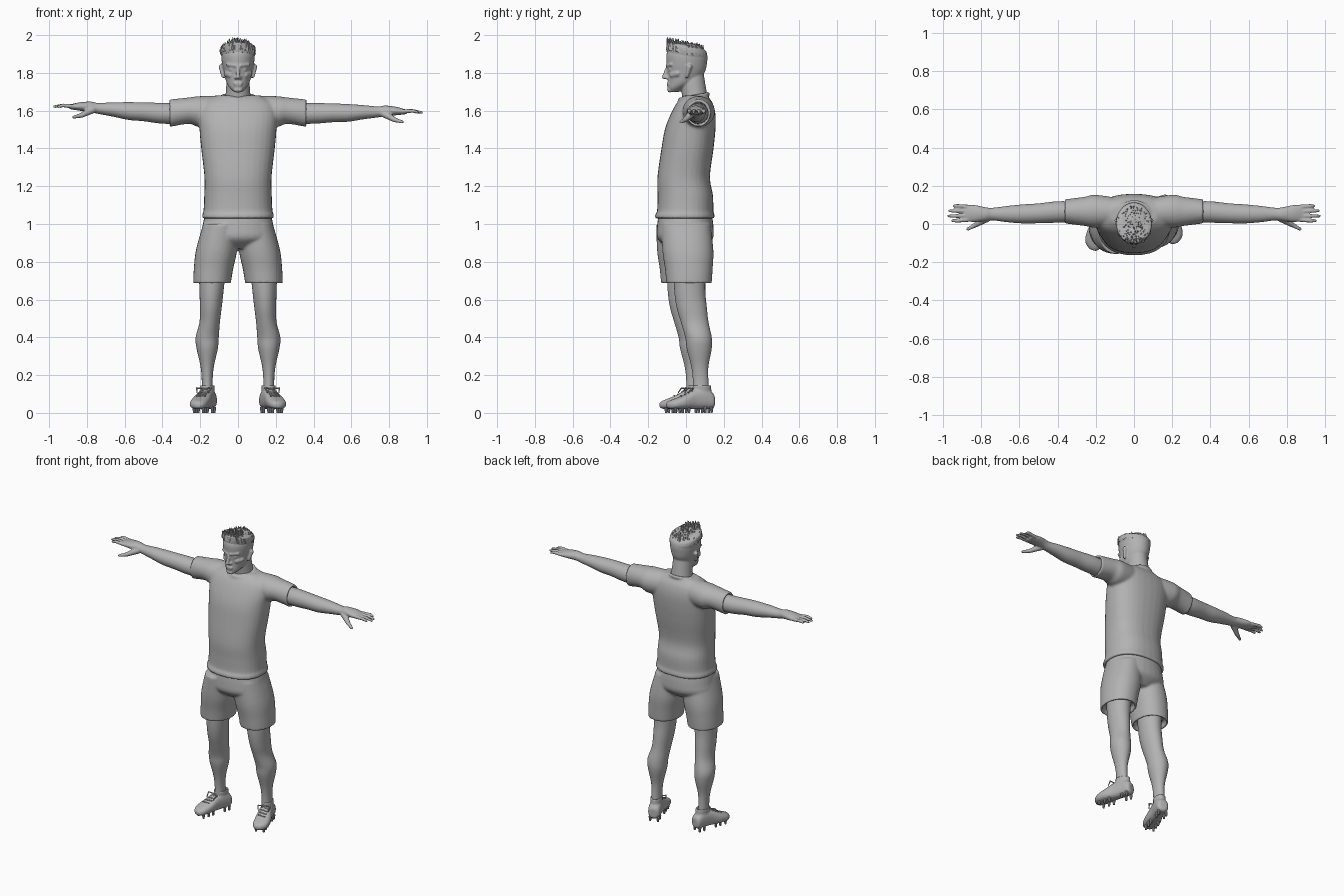
import bpy, bmesh, math, random
from mathutils import Vector, Matrix

cube = bpy.data.objects.get("Cube")
if cube:
    bpy.data.objects.remove(cube, do_unlink=True)
random.seed(4)

grey = bpy.data.materials.new("plain grey")
grey.use_nodes = True
colour = (0.45, 0.45, 0.45, 1)
grey.diffuse_color = colour
for node in grey.node_tree.nodes:
    if node.type == 'BSDF_PRINCIPLED':
        node.inputs["Base Color"].default_value = colour
        node.inputs["Roughness"].default_value = 0.7

AXES = {'x': lambda a, u, v: (a, u, v),
        'y': lambda a, u, v: (u, a, v),
        'z': lambda a, u, v: (u, v, a)}


def smooth_keys(keys, steps=5):
    """Interpolate the key sections with a spline."""
    keys = [Vector(k) for k in keys]
    padded = [keys[0]] + keys + [keys[-1]]
    result = []
    for p, q, r, s in zip(padded, padded[1:], padded[2:], padded[3:]):
        for i in range(steps):
            t = i / steps
            result.append(q + (r - p) * (t / 2)
                          + (p * 2 - q * 5 + r * 4 - s) * (t * t / 2)
                          + (q * 3 - p - r * 3 + s) * (t ** 3 / 2))
    return result + [keys[-1]]


def tube(bm, axis, keys, tail=(), power=1.0, matrix=Matrix(), n=32):
    """Closed loft of sections (along, centre, centre, radius, radius)."""
    rings = []
    for a, cu, cv, ru, rv in smooth_keys(keys) + list(tail):
        ring = []
        for i in range(n):
            c, s = math.cos(math.tau * i / n), math.sin(math.tau * i / n)
            u = cu + ru * math.copysign(abs(c) ** power, c)
            v = cv + rv * math.copysign(abs(s) ** power, s)
            ring.append(bm.verts.new(matrix @ Vector(AXES[axis](a, u, v))))
        rings.append(ring)
    for low, high in zip(rings, rings[1:]):
        for i in range(n):
            j = (i + 1) % n
            bm.faces.new((low[i], low[j], high[j], high[i]))
    bm.faces.new(rings[0])
    bm.faces.new(rings[-1])


def beads(bm, a, b, ra, rb, count=8):
    """Row of overlapping balls that fuses into a rounded bar."""
    for i in range(count):
        t = i / max(count - 1, 1)
        bmesh.ops.create_icosphere(
            bm, subdivisions=2, radius=ra + (rb - ra) * t,
            matrix=Matrix.Translation(Vector(a).lerp(Vector(b), t)))


def finish(name, bm, voxel=None, matrix=Matrix(), relax=4, smooth=True):
    bm.transform(matrix)
    bmesh.ops.recalc_face_normals(bm, faces=bm.faces)
    for face in bm.faces:
        face.smooth = smooth
    mesh = bpy.data.meshes.new(name)
    bm.to_mesh(mesh)
    bm.free()
    mesh.materials.append(grey)
    obj = bpy.data.objects.new(name, mesh)
    bpy.context.collection.objects.link(obj)
    if voxel:
        fuse = obj.modifiers.new("fuse", 'REMESH')
        fuse.mode = 'VOXEL'
        fuse.voxel_size = voxel
        fuse.use_smooth_shade = smooth
        soften = obj.modifiers.new("soften", 'SMOOTH')
        soften.factor = 0.5
        soften.iterations = relax
    return obj


def flip(side, dy=0.0):
    return Matrix.Translation((0, dy, 0)) @ Matrix.Diagonal((side, 1, 1, 1))


SIDES = (("left", 1, 0.0), ("right", -1, -0.035))

# Shirt: trunk, sleeves and collar fused together
bm = bmesh.new()
tube(bm, 'z', [(1.03, 0, -.006, .19, .158), (1.05, 0, -.006, .19, .157),
               (1.07, 0, -.004, .183, .149), (1.15, 0, -.004, .179, .147),
               (1.25, 0, -.012, .178, .139), (1.4, 0, .008, .195, .138),
               (1.5, 0, .022, .204, .134), (1.58, 0, .037, .21, .119),
               (1.64, 0, .046, .19, .095), (1.68, 0, .05, .12, .062)], power=.85)
for name, side, dy in SIDES:
    tube(bm, 'x', [(.05, .06, 1.6, .07, .08), (.2, .067, 1.595, .086, .082),
                   (.26, .066, 1.6, .076, .07), (.365, .066, 1.586, .063, .073)],
         tail=[(.365, .066, 1.586, .052, .06), (.33, .066, 1.586, .05, .058)],
         matrix=flip(side))
for i in range(40):
    a = math.tau * i / 40
    y = math.sin(a) * .075
    beads(bm, (math.cos(a) * .078, .042 + y, 1.675 + y * .2), (0, 0, 0), .011, 0, 1)
finish("shirt", bm, .008)

# Shorts: hips and two open legs
bm = bmesh.new()
tube(bm, 'z', [(1.06, 0, -.004, .172, .14), (.98, 0, -.004, .19, .15),
               (.92, 0, -.004, .19, .145), (.87, 0, 0, .09, .09)], power=.9)
for name, side, dy in SIDES:
    tube(bm, 'z', [(1.0, .09, 0, .095, .13), (.86, .114, .01, .109, .135),
                   (.76, .13, .015, .104, .126), (.685, .138, .016, .1, .12)],
         tail=[(.685, .138, .016, .088, .108), (.72, .136, .016, .086, .106)],
         power=.92, matrix=flip(side, dy * .8))
finish("shorts", bm, .008)

# Legs, shoes, studs and laces
for name, side, dy in SIDES:
    place = flip(side, dy)
    bm = bmesh.new()
    tube(bm, 'z', [(.8, .135, .02, .075, .085), (.65, .14, .02, .064, .082),
                   (.56, .144, .03, .058, .08), (.48, .15, .046, .054, .073),
                   (.4, .163, .066, .061, .07), (.34, .163, .07, .056, .066),
                   (.25, .163, .073, .036, .046), (.18, .163, .077, .029, .041),
                   (.1, .163, .08, .03, .044)])
    finish(name + "_leg", bm, matrix=place)

    foot = place @ Matrix.Translation((.163, .08, 0)) @ Matrix.Rotation(math.radians(17), 4, 'Z')
    bm = bmesh.new()
    tube(bm, 'y', [(.072, 0, .062, .02, .028), (.06, 0, .065, .036, .042),
                   (.02, 0, .076, .04, .055), (-.04, .002, .072, .042, .052),
                   (-.1, .005, .057, .05, .037), (-.15, .004, .047, .047, .027),
                   (-.175, 0, .043, .034, .021), (-.19, -.004, .042, .015, .012)],
         power=.8)
    tube(bm, 'z', [(.07, 0, .008, .037, .053), (.12, 0, .006, .035, .05),
                   (.148, 0, .004, .037, .05)],
         tail=[(.148, 0, .004, .028, .04), (.13, 0, .004, .026, .038)])
    finish(name + "_shoe", bm, .006, foot, relax=3)

    bm = bmesh.new()
    for y in (.05, .015, -.075, -.11, -.15):
        for x in (-.024, .026):
            bmesh.ops.create_cone(bm, cap_ends=True, segments=10, radius1=.006, radius2=.01,
                                  depth=.03, matrix=Matrix.Translation((x, y, .015)))
    finish(name + "_studs", bm, matrix=foot, smooth=False)

    bm = bmesh.new()
    for i in range(4):
        y, z = -.045 - i * .02, .124 - i * .009
        beads(bm, (-.022, y, z - .006), (.022, y - .012, z - .008), .004, .004, 14)
    for x in (-.04, .04):
        beads(bm, (0, -.045, .127), (x, -.06, .132), .004, .004, 12)
        beads(bm, (x, -.06, .132), (x * .8, -.08, .108), .004, .003, 10)
    finish(name + "_laces", bm, matrix=foot)

# Arms with hands; the left one hangs a little lower
for name, side, dy in SIDES:
    bm = bmesh.new()
    tube(bm, 'x', [(.3, .065, 1.585, .053, .054), (.4, .063, 1.586, .056, .055),
                   (.5, .056, 1.594, .052, .05), (.58, .053, 1.598, .05, .047),
                   (.66, .052, 1.606, .043, .038), (.74, .052, 1.612, .033, .029),
                   (.78, .052, 1.62, .036, .028), (.84, .055, 1.622, .045, .022),
                   (.89, .056, 1.62, .04, .012)])
    for tip, y in zip((.95, .974, .98, .958), (.09, .067, .044, .022)):
        spread = .056 + (y - .056) * 1.15
        beads(bm, (.87, y, 1.622), (.925, spread, 1.628), .012, .0105, 10)
        beads(bm, (.925, spread, 1.628), (tip - .008, spread, 1.622), .0105, .008, 8)
    beads(bm, (.77, .03, 1.605), (.83, -.005, 1.575), .021, .014, 12)
    beads(bm, (.83, -.005, 1.575), (.87, -.027, 1.566), .013, .009, 8)
    if side > 0:
        for v in bm.verts:
            v.co.z -= .055 * max(0, v.co.x - .4)
    finish(name + "_arm", bm, .005, flip(side), relax=3)

# Head and neck with facial features
bm = bmesh.new()
tube(bm, 'z', [(1.62, 0, .055, .075, .07), (1.68, 0, .046, .066, .067),
               (1.75, 0, .035, .061, .066), (1.82, 0, .03, .055, .06)])
tube(bm, 'z', [(1.698, 0, -.065, .02, .026), (1.72, 0, -.05, .043, .047),
               (1.75, 0, -.02, .061, .076), (1.8, 0, .0, .074, .098),
               (1.85, 0, .004, .085, .107), (1.9, 0, .004, .088, .107),
               (1.94, 0, 0, .07, .08), (1.955, 0, 0, .03, .03)])
beads(bm, (0, -.1, 1.828), (0, -.116, 1.778), .008, .012)
beads(bm, (-.018, -.096, 1.745), (.018, -.096, 1.745), .007, .007)
beads(bm, (-.014, -.094, 1.734), (.014, -.094, 1.734), .007, .007)
beads(bm, (-.01, -.086, 1.71), (.01, -.086, 1.71), .014, .014)
for s in (-1, 1):
    beads(bm, (s * .012, -.1, 1.838), (s * .055, -.078, 1.844), .009, .009)
    beads(bm, (s * .012, -.102, 1.773), (s * .013, -.1, 1.774), .009, .009, 2)
    beads(bm, (s * .032, -.081, 1.818), (s * .036, -.079, 1.818), .012, .012, 2)
    beads(bm, (s * .04, -.07, 1.79), (s * .06, -.045, 1.795), .018, .016)
    beads(bm, (s * .088, .018, 1.832), (s * .079, .004, 1.782), .015, .01)
finish("head", bm, .005, relax=3)

# Hair: tilted cap covered in short upright spikes
bm = bmesh.new()
tube(bm, 'z', [(1.89, 0, .004, .089, .106), (1.92, 0, .004, .094, .108),
               (1.942, 0, .0, .086, .098), (1.952, 0, 0, .04, .05)], n=28)
for v in bm.verts:
    v.co.z -= .2 * v.co.y
for i in range(330):
    angle, reach = random.uniform(0, math.tau), math.sqrt(random.random())
    x, y = math.cos(angle) * .086 * reach, math.sin(angle) * .098 * reach
    top = 1.99 - .035 * (x / .09) ** 2 - .22 * (y + .07) - random.uniform(0, .02)
    tip = Vector((x * 1.03 + random.uniform(-.01, .01), y - random.uniform(0, .016),
                  min(top, 1.992)))
    root = Vector((x, y, 1.905 - .2 * y))
    line = tip - root
    turn = line.to_track_quat('Z', 'Y').to_matrix().to_4x4()
    bmesh.ops.create_cone(bm, cap_ends=True, segments=5, radius1=.013, radius2=.001,
                          depth=line.length,
                          matrix=Matrix.Translation((root + tip) / 2) @ turn)
finish("hair", bm, smooth=False)
